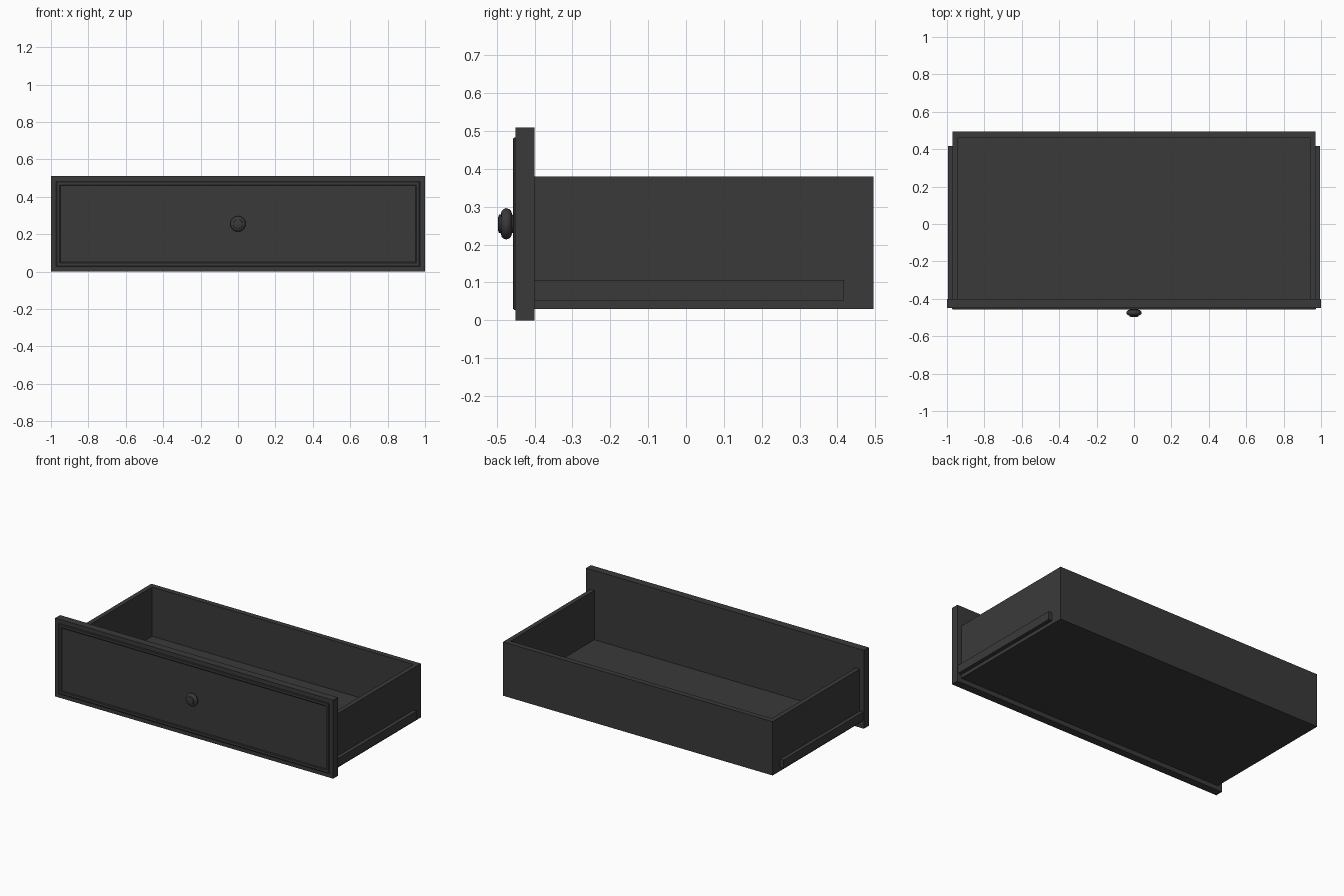
import bpy, bmesh, math

if "Cube" in bpy.data.objects:
    bpy.data.objects.remove(bpy.data.objects["Cube"])

dark = bpy.data.materials.new("dark_finish")
dark.diffuse_color = (0.042, 0.042, 0.042, 1)
dark.use_nodes = True
dark.node_tree.nodes["Principled BSDF"].inputs["Base Color"].default_value = dark.diffuse_color


def finish(name, bm):
    bmesh.ops.recalc_face_normals(bm, faces=bm.faces)
    mesh = bpy.data.meshes.new(name)
    bm.to_mesh(mesh)
    bm.free()
    mesh.materials.append(dark)
    obj = bpy.data.objects.new(name, mesh)
    bpy.context.collection.objects.link(obj)
    return obj


def box(name, x, y, z):
    """Box from (min, max) ranges."""
    bm = bmesh.new()
    bmesh.ops.create_cube(bm, size=1)
    for v in bm.verts:
        v.co = [r[0] if c < 0 else r[1] for c, r in zip(v.co, (x, y, z))]
    return finish(name, bm)


# Front panel
box("front_panel", (-1, 1), (-0.45, -0.40), (0, 0.51))

# Raised moulding: (inset, y) profile swept round the panel with mitred corners
profile = [(0.027, -0.449), (0.027, -0.454), (0.031, -0.457),
           (0.046, -0.457), (0.050, -0.454), (0.050, -0.449)]
bm = bmesh.new()
loops = []
for sx, sz in ((-1, -1), (1, -1), (1, 1), (-1, 1)):
    loops.append([bm.verts.new((sx * (1 - d), y, 0.255 + sz * (0.255 - d)))
                  for d, y in profile])
n = len(profile)
for i in range(4):
    a, b = loops[i], loops[(i + 1) % 4]
    for j in range(n):
        k = (j + 1) % n
        bm.faces.new((a[j], a[k], b[k], b[j]))
finish("front_moulding", bm)

# Knob: lathe of (radius, y) about the y axis
knob = [(0, -0.496), (0.018, -0.496), (0.024, -0.494), (0.025, -0.489),
        (0.034, -0.487), (0.039, -0.482), (0.0415, -0.475), (0.039, -0.467),
        (0.034, -0.462), (0.024, -0.459), (0.022, -0.449), (0, -0.449)]
bm = bmesh.new()
verts = [bm.verts.new((r, y, 0)) for r, y in knob]
edges = [bm.edges.new(p) for p in zip(verts, verts[1:])]
bmesh.ops.spin(bm, geom=verts + edges, cent=(0, 0, 0), axis=(0, 1, 0),
               angle=math.tau, steps=32)
bmesh.ops.remove_doubles(bm, verts=bm.verts, dist=1e-5)
bmesh.ops.translate(bm, verts=bm.verts, vec=(0, 0, 0.255))
obj = finish("knob", bm)
bpy.context.view_layer.objects.active = obj
obj.select_set(True)
bpy.ops.object.shade_smooth_by_angle(angle=math.radians(40))

# Drawer box: sides and runners, back, floor
for side, s in (("left", -1), ("right", 1)):
    box(side + "_side", sorted((s * 0.94, s * 0.97)), (-0.40, 0.495), (0.03, 0.38))
    box(side + "_runner", sorted((s * 0.97, s * 0.995)), (-0.40, 0.417), (0.053, 0.107))
box("back_wall", (-0.94, 0.94), (0.46, 0.495), (0.03, 0.38))
box("floor", (-0.94, 0.94), (-0.40, 0.46), (0.03, 0.06))
